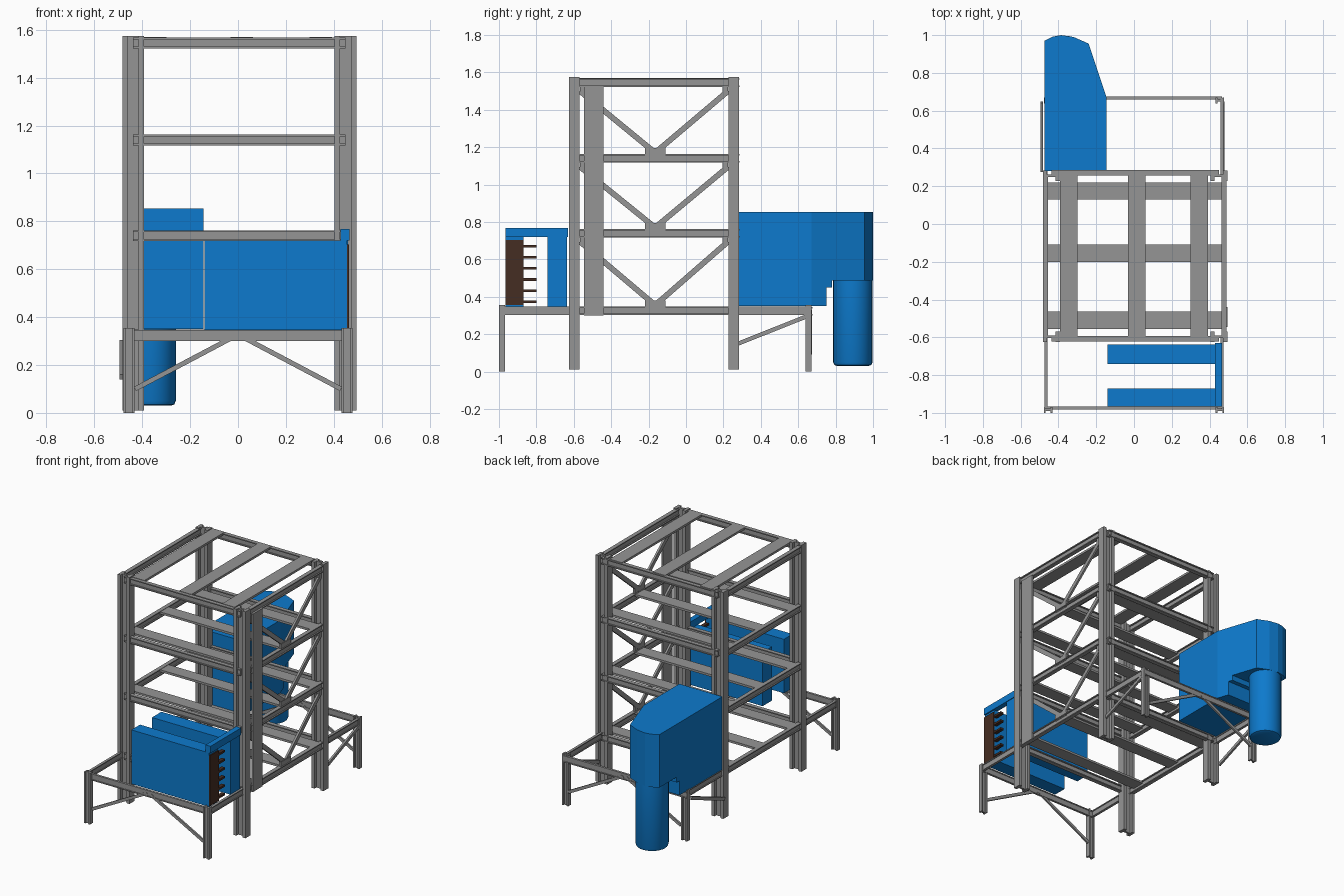
import bpy, bmesh, math
from mathutils import Matrix, Vector

cube = bpy.data.objects.get("Cube")
if cube:
    bpy.data.objects.remove(cube)


def material(name, rgb):
    m = bpy.data.materials.new(name)
    m.use_nodes = True
    m.diffuse_color = (*rgb, 1)
    m.node_tree.nodes["Principled BSDF"].inputs["Base Color"].default_value = (*rgb, 1)
    return m


STEEL = material("steel grey", (0.30, 0.30, 0.30))
BLUE = material("machine blue", (0.004, 0.195, 0.61))
BROWN = material("dark brown", (0.06, 0.026, 0.016))


def finish(name, bm, mat):
    bmesh.ops.recalc_face_normals(bm, faces=bm.faces)
    me = bpy.data.meshes.new(name)
    bm.to_mesh(me)
    bm.free()
    me.materials.append(mat)
    ob = bpy.data.objects.new(name, me)
    bpy.context.collection.objects.link(ob)
    return ob


def box(name, x, y, z, mat=STEEL):
    """Box from (min, max) ranges on each axis."""
    bm = bmesh.new()
    mid = Vector([(r[0] + r[1]) / 2 for r in (x, y, z)])
    size = Vector([r[1] - r[0] for r in (x, y, z)])
    bmesh.ops.create_cube(bm, size=1, matrix=Matrix.Translation(mid) @ Matrix.Diagonal((*size, 1)))
    return finish(name, bm, mat)


def member(name, a, b, parts, side):
    """Straight member from a to b; parts are (side, other, width, depth) rectangles."""
    a, b = Vector(a), Vector(b)
    along = (b - a).normalized()
    side = Vector(side)
    other = along.cross(side).normalized()
    rot = Matrix((side, other, along)).transposed().to_4x4()
    bm = bmesh.new()
    for u, v, w, d in parts:
        place = Matrix.Translation((a + b) / 2 + side * u + other * v) @ rot
        bmesh.ops.create_cube(bm, size=1, matrix=place @ Matrix.Diagonal((w, d, (b - a).length, 1)))
    return finish(name, bm, STEEL)


def i_section(width, depth, flange, web):
    """Flanges lie across the side axis, the web runs between them."""
    off = (width - flange) / 2
    return [(off, 0, flange, depth), (-off, 0, flange, depth), (0, 0, width - 2 * flange, web)]


def prism(name, outline, z0, z1, mat):
    bm = bmesh.new()
    face = bm.faces.new([bm.verts.new((x, y, z0)) for x, y in outline])
    top = bmesh.ops.extrude_face_region(bm, geom=[face])["geom"]
    bmesh.ops.translate(bm, vec=(0, 0, z1 - z0), verts=[v for v in top if isinstance(v, bmesh.types.BMVert)])
    return finish(name, bm, mat)


X, Y, Z = (1, 0, 0), (0, 1, 0), (0, 0, 1)
BEAM = i_section(0.045, 0.028, 0.007, 0.01)
FRONT, BACK = -0.597, 0.255
LEFT, RIGHT = 0.449, -0.438
LEVELS = [0.325, 0.74, 1.14, 1.545]

# Tower posts
for x in (LEFT, RIGHT):
    for y in (FRONT, BACK):
        member("tower_post", (x, y, 0.01), (x, y, 1.575), i_section(0.09, 0.055, 0.022, 0.014), X)

# Tower ring beams on each level
for z in LEVELS:
    for y in (FRONT - 0.01, BACK + 0.017):
        member("cross_beam", (RIGHT, y, z), (LEFT, y, z), BEAM, Z)
    for x in (-0.468, 0.476):
        member("side_beam", (x, FRONT, z), (x, BACK, z), BEAM, Z)

# Floor plates across the lower levels, roof plates along the top
for z in LEVELS[:3]:
    for y in (-0.51, -0.155, 0.175):
        box("floor_plate", (-0.468, 0.476), (y - 0.046, y + 0.046), (z + 0.005, z + 0.02))
for x in (-0.345, 0.015, 0.345):
    box("roof_plate", (x - 0.047, x + 0.047), (FRONT, BACK + 0.02), (1.555, 1.57))

# V bracing with gussets on the left side
for low, high in zip(LEVELS, LEVELS[1:]):
    box("brace_gusset", (0.468, 0.484), (-0.22, -0.11), (low + 0.01, low + 0.055))
    for y, d in ((FRONT + 0.03, 1), (BACK - 0.03, -1)):
        member("tower_brace", (0.474, -0.165, low + 0.03), (0.474, y, high - 0.045), [(0, 0, 0.014, 0.03)], X)
        box("corner_gusset", (0.468, 0.482), sorted((y, y + 0.03 * d)), (high - 0.06, high - 0.015))

# Vertical tray on the left side
box("cable_tray", (0.484, 0.496), (-0.545, -0.44), (0.3, 1.53))

# Front and rear platforms
for end, post, leg in ((-0.975, FRONT, -0.984), (0.668, BACK, 0.655)):
    member("platform_beam", (-0.475, end, 0.322), (0.465, end, 0.322), i_section(0.045, 0.016, 0.007, 0.008), Z)
    for s in (-1, 1):
        x = s * 0.466
        member("platform_side_beam", (x, post, 0.325), (x, end, 0.325), i_section(0.045, 0.018, 0.007, 0.008), Z)
        member("platform_leg", (s * 0.455, leg, 0), (s * 0.455, leg, 0.355), i_section(0.045, 0.032, 0.01, 0.012), X)
        member("knee_brace", (s * 0.43, end, 0.1), (s * 0.01, end, 0.322), [(0, 0, 0.012, 0.02)], Y)

# Diagonal braces from the rear posts to the rear legs
for x in (-0.488, 0.472):
    member("rear_side_brace", (x, 0.28, 0.15), (x, 0.645, 0.295), [(0, 0, 0.014, 0.022)], X)

# Front machine: twin cabinets joined by a cap
box("front_cabinet", (-0.14, 0.455), (-0.965, -0.87), (0.347, 0.72), BLUE)
box("inner_cabinet", (-0.14, 0.46), (-0.74, -0.637), (0.347, 0.72), BLUE)
box("cabinet_cap", (0.428, 0.465), (-0.965, -0.63), (0.72, 0.768), BLUE)
box("end_panel", (0.455, 0.463), (-0.965, -0.87), (0.355, 0.703), BROWN)
for i in range(6):
    z = 0.373 + i * 0.0595
    box("end_rung", (0.435, 0.46), (-0.87, -0.8), (z - 0.007, z + 0.007), BROWN)

# Rear hood: stepped underside and tapered nose
hood = [(-0.475, 0.28), (-0.145, 0.28), (-0.145, 0.67), (-0.24, 0.955),
        (-0.32, 0.99), (-0.385, 1.0), (-0.43, 0.992), (-0.475, 0.97)]
prism("rear_hood", hood, 0.487, 0.853, BLUE)
prism("rear_hood_base", hood[:3] + [(-0.172, 0.75), (-0.475, 0.75)], 0.35, 0.487, BLUE)
prism("hood_step", [(-0.475, 0.75), (-0.172, 0.75), (-0.182, 0.78), (-0.475, 0.78)], 0.45, 0.487, BLUE)

# Rear duct with a rounded foot
bm = bmesh.new()
bmesh.ops.create_cone(bm, cap_ends=True, segments=28, radius1=0.105, radius2=0.105, depth=0.46,
                      matrix=Matrix.Translation((-0.365, 0.892, 0.26)))
foot = [e for e in bm.edges if all(v.co.z < 0.1 for v in e.verts)]
bmesh.ops.bevel(bm, geom=foot, offset=0.02, segments=2, affect='EDGES', profile=0.5)
duct = finish("rear_duct", bm, BLUE)
bpy.ops.object.select_all(action='DESELECT')
duct.select_set(True)
bpy.context.view_layer.objects.active = duct
bpy.ops.object.shade_smooth_by_angle(angle=math.radians(35))
